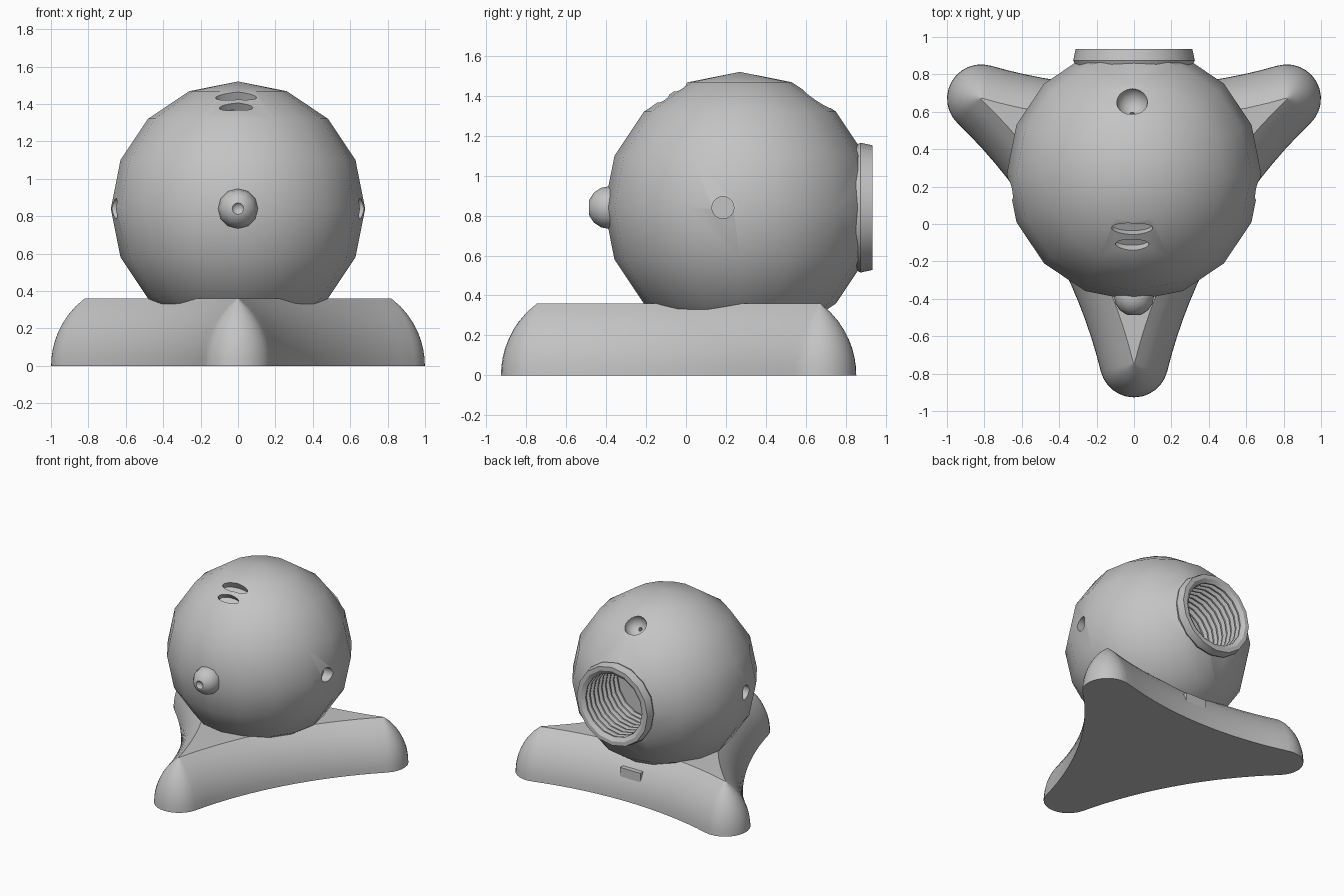
import bpy, bmesh
from math import sin, cos, pi, sqrt, asin, radians
from mathutils import Vector, Matrix

if "Cube" in bpy.data.objects:
    bpy.data.objects.remove(bpy.data.objects["Cube"], do_unlink=True)

grey = bpy.data.materials.new("matte grey")
grey.use_nodes = True
colour = (0.55, 0.55, 0.55, 1)
grey.diffuse_color = colour
grey.node_tree.nodes["Principled BSDF"].inputs["Base Color"].default_value = colour

CENTRE = Vector((0, 0.27, 0.84))
RADIUS = 0.68


def add_object(name, bm):
    bmesh.ops.remove_doubles(bm, verts=bm.verts, dist=0.0005)
    bmesh.ops.recalc_face_normals(bm, faces=bm.faces)
    mesh = bpy.data.meshes.new(name)
    bm.to_mesh(mesh)
    bm.free()
    mesh.materials.append(grey)
    obj = bpy.data.objects.new(name, mesh)
    bpy.context.collection.objects.link(obj)
    return obj


def activate(obj):
    bpy.ops.object.select_all(action='DESELECT')
    obj.select_set(True)
    bpy.context.view_layer.objects.active = obj


def smooth(obj, angle=35):
    activate(obj)
    bpy.ops.object.shade_smooth_by_angle(angle=radians(angle))


def ball(name, centre, radius, segments, rings, axis=(0, 0, 1)):
    bm = bmesh.new()
    bmesh.ops.create_uvsphere(bm, u_segments=segments, v_segments=rings, radius=radius)
    turn = Vector((0, 0, 1)).rotation_difference(Vector(axis)).to_matrix().to_4x4()
    bm.transform(Matrix.Translation(centre) @ turn)
    return add_object(name, bm)


def rod(name, centre, axis, rx, ry, depth, segments=24):
    """Elliptical cylinder along an axis."""
    bm = bmesh.new()
    bmesh.ops.create_cone(bm, cap_ends=True, segments=segments, radius1=1, radius2=1, depth=depth)
    turn = Vector((0, 0, 1)).rotation_difference(Vector(axis)).to_matrix().to_4x4()
    bm.transform(Matrix.Translation(centre) @ turn @ Matrix.Diagonal((rx, ry, 1, 1)))
    return add_object(name, bm)


def cut(obj, cutter):
    activate(obj)
    mod = obj.modifiers.new("cut", 'BOOLEAN')
    mod.operation, mod.solver, mod.object = 'DIFFERENCE', 'EXACT', cutter
    bpy.ops.object.modifier_apply(modifier=mod.name)
    bpy.data.objects.remove(cutter, do_unlink=True)


# Round housing
housing = ball("housing", CENTRE, RADIUS, 16, 8)

# Rear opening for the threaded socket
cut(housing, rod("socket_cutter", (0, 0.75, 0.84), (0, 1, 0), 0.305, 0.305, 0.8, 16))

# Round recess on each side
for side in (-1, 1):
    cut(housing, rod("side_cutter", (side * 0.66, 0.185, 0.84), (1, 0, 0), 0.055, 0.055, 0.14))

# Two oval slots on the upper front
for y, half_width, half_height in ((-0.03, 0.11, 0.036), (-0.12, 0.09, 0.034)):
    rise = sqrt(RADIUS ** 2 - (y - CENTRE.y) ** 2)
    normal = Vector((0, y - CENTRE.y, rise)).normalized()
    spot = CENTRE + normal * (RADIUS - 0.01) + Vector((-0.01, 0, 0))
    cut(housing, rod("slot_cutter", spot, normal, half_width, half_height, 0.1))

# Dished recess with a pinhole on the upper back
normal = Vector((-0.01, 0.39, 0.55)).normalized()
spot = CENTRE + normal * 0.66
cut(housing, ball("dish_cutter", spot, 0.083, 20, 12, normal))
cut(housing, rod("pinhole_cutter", spot - normal * 0.08 + Vector((0, -0.02, 0.01)),
                 normal, 0.014, 0.014, 0.08, 12))
smooth(housing)

# Front knob with a small dimple
knob = ball("front_knob", (0, -0.385, 0.84), 0.107, 12, 8, (0, -1, 0))
cut(knob, ball("dimple_cutter", (0, -0.51, 0.84), 0.04, 12, 8, (0, 1, 0)))
smooth(knob)

# Threaded rear socket, turned around the y axis
profile = [(0.29, 0.80), (0.318, 0.86), (0.325, 0.875), (0.312, 0.935), (0.28, 0.935)]
turns, pitch = 9, 0.05
for i in range(turns):
    y = 0.915 - i * pitch
    profile += [(0.25, y), (0.25, y - 0.012), (0.28, y - 0.025), (0.28, y - 0.037)]
profile.append((0, profile[-1][1]))
bm = bmesh.new()
points = [bm.verts.new((r, y, 0)) for r, y in profile]
edges = [bm.edges.new(pair) for pair in zip(points, points[1:])]
bmesh.ops.spin(bm, geom=points + edges, cent=(0, 0, 0), axis=(0, 1, 0),
               angle=2 * pi, steps=16, use_duplicate=False)
bm.transform(Matrix.Translation((0, 0, 0.84)))
smooth(add_object("threaded_socket", bm), 30)

# Three-armed foot: concave sides between rounded tips, narrowing upward
ARM, CAP, HEIGHT, CURVE = 0.943, 0.183, 0.36, 0.45
half_chord, sagitta = ARM * sin(pi / 3), 0.116
side_radius = (half_chord ** 2 + sagitta ** 2) / (2 * sagitta)
spread = asin(half_chord / side_radius)
side_centre = ARM * cos(pi / 3) - sagitta + side_radius


def foot_outline(inset):
    outline = []
    cap = CAP - inset
    cap_sweep = pi / 3 + spread
    for k in range(3):
        tip = -pi / 2 + k * 2 * pi / 3
        for i in range(13):
            a = tip + cap_sweep * (i / 6 - 1)
            outline.append((ARM * cos(tip) + cap * cos(a), ARM * sin(tip) + cap * sin(a)))
        mid = tip + pi / 3
        r = side_radius - cap
        for i in range(1, 16):
            a = mid + pi + spread * (1 - i / 8)
            outline.append((side_centre * cos(mid) + r * cos(a),
                            side_centre * sin(mid) + r * sin(a)))
    return outline


bm = bmesh.new()
layers = []
for level in range(9):
    z = HEIGHT * level / 8
    inset = min(CURVE - sqrt(CURVE ** 2 - z ** 2), CAP)
    layers.append([bm.verts.new((x, y + 0.199, z)) for x, y in foot_outline(inset)])
count = len(layers[0])
for low, high in zip(layers, layers[1:]):
    for i in range(count):
        j = (i + 1) % count
        bm.faces.new((low[i], low[j], high[j], high[i]))
bm.faces.new(layers[0][::-1])
bm.faces.new(layers[-1])
smooth(add_object("foot", bm))

# Small plate on the back of the foot
bm = bmesh.new()
bmesh.ops.create_cube(bm, size=1)
bm.transform(Matrix.Translation((0, 0.655, 0.16)) @ Matrix.Diagonal((0.18, 0.1, 0.16, 1)))
add_object("back_plate", bm)
